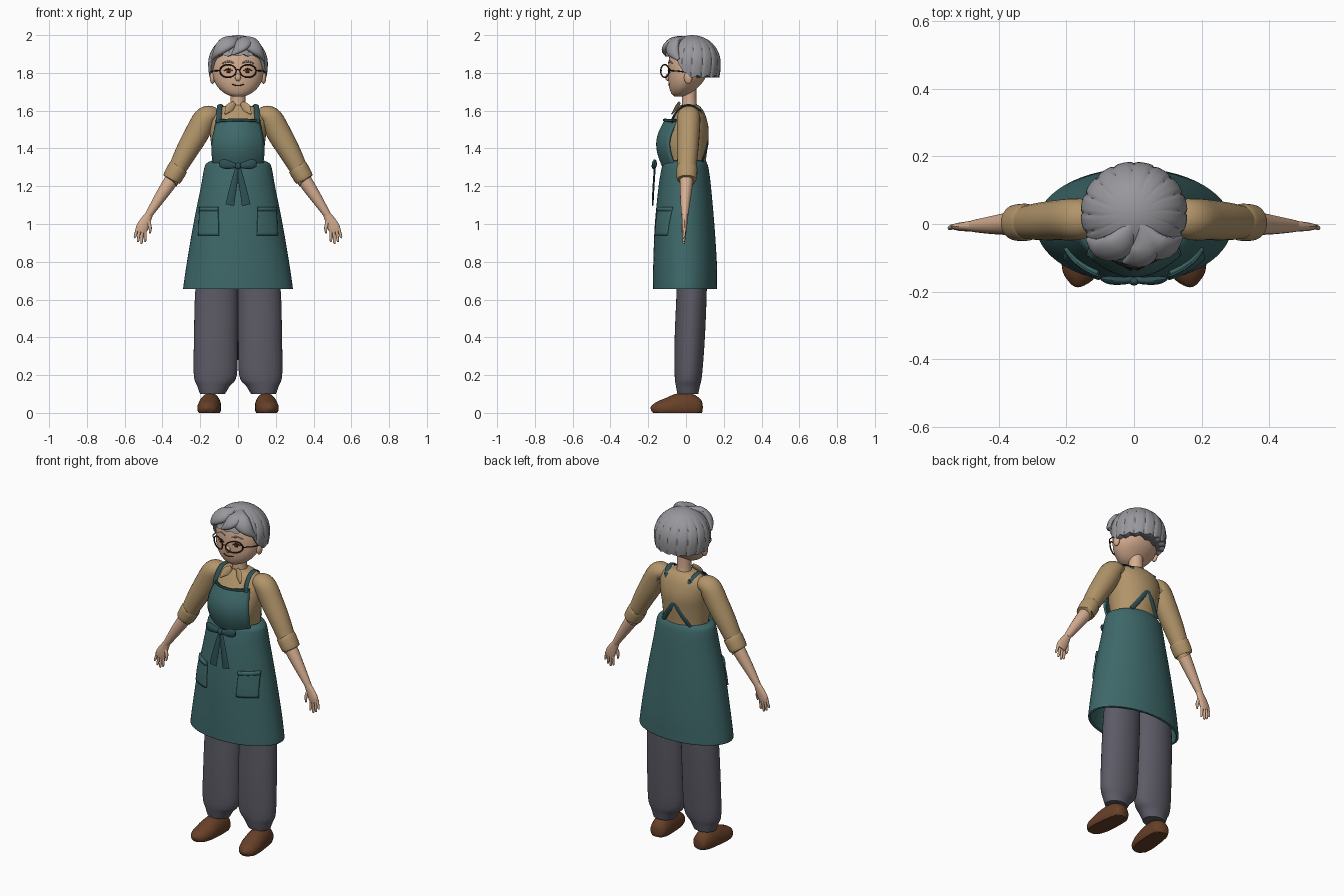
import bpy, bmesh, math
from mathutils import Vector


def material(name, r, g, b):
    m = bpy.data.materials.new(name)
    m.diffuse_color = [((c / 255 + 0.055) / 1.055) ** 2.4 for c in (r, g, b)] + [1]
    return m


SKIN = material("skin", 214, 174, 145)
HAIR = material("grey_hair", 152, 151, 156)
TAN = material("tan_shirt", 178, 149, 106)
TEAL = material("teal_apron", 62, 104, 105)
DEEP = material("deep_teal_trim", 46, 80, 84)
GREY = material("grey_trousers", 92, 91, 102)
SHOE = material("brown_shoe", 103, 64, 40)
DARK = material("dark_brown", 56, 34, 24)


def finish(bm, name, mat, closed=True, thick=0, angle=40):
    if closed:
        bmesh.ops.recalc_face_normals(bm, faces=bm.faces)
    me = bpy.data.meshes.new(name)
    bm.to_mesh(me)
    bm.free()
    me.materials.append(mat)
    ob = bpy.data.objects.new(name, me)
    bpy.context.collection.objects.link(ob)
    bpy.ops.object.select_all(action='DESELECT')
    ob.select_set(True)
    bpy.context.view_layer.objects.active = ob
    bpy.ops.object.shade_smooth_by_angle(angle=math.radians(angle))
    if thick:
        mod = ob.modifiers.new("thickness", 'SOLIDIFY')
        mod.thickness, mod.offset = thick, -1
    return ob


def densify(rows, k=4):
    # smooth interpolation between the given sections
    out = []
    for i in range(len(rows) - 1):
        p = [rows[max(0, min(len(rows) - 1, i + d))] for d in (-1, 0, 1, 2)]
        for s in range(k):
            t = s / k
            out.append([0.5 * (2 * b + (c - a) * t + (2 * a - 5 * b + 4 * c - d) * t * t
                               + (3 * b - a - 3 * c + d) * t ** 3) for a, b, c, d in zip(*p)])
    return out + [list(rows[-1])]


def skin_rings(name, rings, mat, caps=True, thick=0):
    bm = bmesh.new()
    vs = [[bm.verts.new(p) for p in ring] for ring in rings]
    n = len(vs[0])
    for lo, hi in zip(vs, vs[1:]):
        for j in range(n):
            bm.faces.new((lo[j], lo[(j + 1) % n], hi[(j + 1) % n], hi[j]))
    if caps:
        bm.faces.new(vs[0][::-1])
        bm.faces.new(vs[-1])
    return finish(bm, name, mat, caps, thick)


def loft(name, rows, mat, n=36, caps=True, thick=0, side=1):
    # horizontal sections: z, centre x, half width, front y, back y
    rings = []
    for z, cx, rx, f, b in densify(rows):
        rings.append([(side * cx + rx * math.cos(t), (f + b) / 2 + (b - f) / 2 * math.sin(t), z)
                      for t in (math.tau * j / n for j in range(n))])
    return skin_rings(name, rings, mat, caps, thick)


def tube(name, rows, mat, ref=(0, 1, 0), n=16, side=1, k=4, floor=False):
    # path sections: x, y, z, half width across ref, half width along ref
    rows, rings = densify(rows, k), []
    pts = [Vector((side * r[0], r[1], r[2])) for r in rows]
    for i, r in enumerate(rows):
        d = (pts[min(i + 1, len(pts) - 1)] - pts[max(i - 1, 0)]).normalized()
        b = Vector((side * ref[0], ref[1], ref[2]))
        b = (b - d * b.dot(d)).normalized()
        a = d.cross(b)
        ring = [pts[i] + a * r[3] * math.cos(t) + b * r[4] * math.sin(t)
                for t in (math.tau * j / n for j in range(n))]
        if floor:
            ring = [(p.x, p.y, max(p.z, 0)) for p in ring]
        rings.append(ring)
    return skin_rings(name, rings, mat)


def ball(name, c, s, mat):
    bm = bmesh.new()
    bmesh.ops.create_uvsphere(bm, u_segments=20, v_segments=12, radius=1)
    for v in bm.verts:
        v.co = Vector(c) + Vector([a * b for a, b in zip(v.co, s)])
    return finish(bm, name, mat)


def patch(name, fn, mat, thick, nu=16, nv=10):
    # curved cloth panel, fn(u, v) with u and v from 0 to 1
    bm = bmesh.new()
    g = [[bm.verts.new(fn(u / nu, v / nv)) for u in range(nu + 1)] for v in range(nv + 1)]
    for v in range(nv):
        for u in range(nu):
            bm.faces.new((g[v][u], g[v][u + 1], g[v + 1][u + 1], g[v + 1][u]))
    return finish(bm, name, mat, False, thick)


def front_y(rows, x, z):
    # y of the front of a loft
    for p, q in zip(rows, rows[1:]):
        if p[0] <= z <= q[0]:
            t = (z - p[0]) / (q[0] - p[0])
            _, _, rx, f, b = [i + (j - i) * t for i, j in zip(p, q)]
            return (f + b) / 2 - (b - f) / 2 * math.sqrt(max(0, 1 - (x / rx) ** 2))


# head, neck and torso
head = [(1.675, 0, .03, -.062, -.01), (1.69, 0, .068, -.077, .025), (1.72, 0, .103, -.088, .06),
        (1.76, 0, .127, -.094, .095), (1.81, 0, .137, -.095, .118), (1.86, 0, .137, -.092, .13),
        (1.91, 0, .12, -.08, .12), (1.95, 0, .08, -.04, .09), (1.965, 0, .02, 0, .05)]
loft("head", head, SKIN)
loft("neck", [(1.58, 0, .05, -.03, .07), (1.64, 0, .041, -.022, .056), (1.73, 0, .041, -.025, .055)], SKIN)
loft("shirt_body", [(1.25, 0, .13, -.09, .1), (1.33, 0, .132, -.105, .105), (1.42, 0, .142, -.13, .115),
                    (1.5, 0, .15, -.11, .12), (1.57, 0, .145, -.07, .105), (1.61, 0, .115, -.045, .085),
                    (1.63, 0, .05, -.03, .065)], TAN)

# apron skirt, bib and pockets
skirt = [(.655, 0, .29, -.175, .165), (.68, 0, .288, -.175, .165), (.8, 0, .27, -.173, .163),
         (1.0, 0, .236, -.165, .15), (1.2, 0, .196, -.145, .132), (1.29, 0, .18, -.13, .12),
         (1.32, 0, .168, -.122, .112), (1.335, 0, .14, -.108, .104)]
loft("apron_skirt", skirt, TEAL, n=56, caps=False, thick=.014)
bib = densify([(1.3, .13, -.125), (1.36, .139, -.148), (1.42, .14, -.158), (1.48, .132, -.148),
               (1.55, .115, -.113)], 3)


def bib_point(u, v):
    z, w, y = bib[round(v * 12)]
    s = u * 2 - 1
    return (s * w, y + .065 * s * s, z)


patch("apron_bib", bib_point, TEAL, .012, nv=12)
tube("bib_hem", [(-.116, -.052, 1.547, .008, .007), (-.06, -.1, 1.549, .008, .007), (0, -.116, 1.55, .008, .007),
                 (.06, -.1, 1.549, .008, .007), (.116, -.052, 1.547, .008, .007)], DEEP, n=8)

for s, tag in ((-1, "left"), (1, "right")):
    def pocket_point(u, v):
        x = s * .157 + (u - .5) * (.108 - .012 * v)
        z = .94 + .15 * v
        return (x, front_y(skirt, x, z) - .014, z)
    patch(tag + "_pocket", pocket_point, TEAL, .016)

    def hem_point(u, v):
        x = s * .157 + (u - .5) * .1
        z = 1.07 + .02 * v
        return (x, front_y(skirt, x, z) - .019, z)
    patch(tag + "_pocket_hem", hem_point, TEAL, .008, nv=2)

    # straps over the shoulder and crossing on the back
    tube(tag + "_strap", [(.103, -.075, 1.535, .005, .014), (.1, -.06, 1.58, .005, .014),
                          (.097, -.02, 1.622, .005, .014), (.092, .03, 1.628, .005, .014),
                          (.08, .075, 1.6, .005, .014)], DEEP, ref=(1, 0, 0), n=8, side=s)
    tube(tag + "_back_strap", [(.08, .075, 1.6, .014, .005), (.035, .108, 1.52, .014, .005),
                               (-.03, .113, 1.42, .014, .005), (-.09, .086, 1.33, .014, .005)],
         DEEP, n=8, side=s)
    tube(tag + "_collar", [(.02, -.035, 1.64, .012, .006), (.045, -.052, 1.615, .022, .006),
                           (.068, -.075, 1.582, .004, .004)], TAN, n=8, side=s)

    # bow at the waist
    tube(tag + "_bow_loop", [(.0, -.165, 1.308, .01, .008), (.04, -.168, 1.312, .02, .012),
                             (.075, -.166, 1.318, .025, .012), (.097, -.162, 1.318, .016, .005)], DEEP, side=s)
    tube(tag + "_bow_tail", [(.004, -.165, 1.3, .01, .005), (.018, -.17, 1.23, .016, .005),
                             (.032, -.174, 1.16, .02, .005), (.043, -.176, 1.1, .023, .004)], DEEP, n=8, side=s)

    # sleeves and arms
    tube(tag + "_sleeve", [(.115, .02, 1.56, .035, .04), (.14, .017, 1.572, .052, .056),
                           (.175, .014, 1.556, .062, .062), (.22, .012, 1.475, .064, .06),
                           (.275, .008, 1.38, .057, .056), (.328, .004, 1.28, .046, .048)], TAN, n=24, side=s)
    tube(tag + "_cuff", [(.314, .005, 1.302, .045, .046), (.318, .005, 1.296, .053, .055),
                         (.35, .004, 1.24, .05, .053), (.352, .004, 1.236, .04, .042)], TAN, n=24, side=s)
    tube(tag + "_forearm", [(.325, .004, 1.275, .036, .036), (.36, .002, 1.22, .037, .035),
                            (.42, -.003, 1.13, .029, .027), (.475, -.006, 1.045, .019, .018)], SKIN, side=s)
    tube(tag + "_palm", [(.468, -.006, 1.055, .019, .017), (.49, -.007, 1.015, .028, .015),
                         (.508, -.008, .98, .032, .013), (.516, -.008, .957, .027, .01)], SKIN, side=s)
    for i, (kx, kz, tx, tz) in enumerate(((.492, .965, .492, .905), (.507, .965, .511, .895),
                                          (.522, .97, .529, .905), (.534, .978, .546, .925))):
        tube(f"{tag}_finger_{i + 1}", [(kx, -.008, kz, .008, .008), ((kx + tx) / 2, -.009, (kz + tz) / 2, .0075, .0075),
                                       (tx, -.012, tz + .006, .0065, .0065), (tx, -.012, tz, .003, .003)],
             SKIN, n=10, side=s, k=2)
    tube(tag + "_thumb", [(.475, -.01, 1.015, .01, .01), (.465, -.016, .98, .009, .009),
                          (.467, -.018, .95, .004, .004)], SKIN, n=10, side=s)

    # trousers and shoes
    loft(tag + "_trouser_leg", [(.1, .135, .066, -.045, .065), (.14, .13, .085, -.053, .073),
                                (.2, .12, .114, -.06, .085), (.4, .117, .116, -.06, .1),
                                (.65, .113, .113, -.05, .11), (.85, .1, .1, -.05, .11)], GREY, side=s)
    tube(tag + "_shoe", [(.138, .086, .03, .02, .025), (.14, .07, .03, .045, .05), (.145, .02, .03, .056, .075),
                         (.15, -.04, .03, .06, .073), (.156, -.1, .024, .06, .056), (.163, -.15, .02, .048, .04),
                         (.167, -.175, .018, .026, .024), (.168, -.184, .015, .008, .008)],
         SHOE, ref=(0, 0, 1), n=24, side=s, floor=True)

    # ears, eyes, brows and spectacles
    ball(tag + "_ear", (s * .135, .012, 1.775), (.014, .022, .034), SKIN)
    ex = .05
    ball(tag + "_eye", (s * ex, front_y(head, ex, 1.808) - .001, 1.808), (.011, .005, .01), DARK)

    def on_face(x, z, w):
        return (x, front_y(head, x, z) - .002, z, w, .003)
    tube(tag + "_eyelid", [on_face(.028, 1.81, .002), on_face(.05, 1.822, .003), on_face(.075, 1.811, .002)],
         DARK, n=8, side=s)
    tube(tag + "_brow", [on_face(.022, 1.852, .003), on_face(.05, 1.861, .005), on_face(.085, 1.85, .002)],
         HAIR, n=8, side=s)
    rim = [(s * (.053 + .043 * math.cos(t)), -.112 + .022 * math.cos(t), 1.81 + .034 * math.sin(t), .0038, .0038)
           for t in (math.tau * j / 24 for j in range(25))]
    tube(tag + "_lens_rim", rim, DARK, n=8, k=1)
    tube(tag + "_temple", [(.096, -.09, 1.812, .003, .003), (.132, -.05, 1.81, .003, .003),
                           (.143, .01, 1.802, .003, .003)], DARK, ref=(0, 0, 1), n=8, side=s)

ball("bow_knot", (0, -.17, 1.308), (.016, .012, .018), DEEP)
tube("spectacle_bridge", [(-.012, -.13, 1.813, .003, .003), (0, -.132, 1.818, .003, .003),
                          (.012, -.13, 1.813, .003, .003)], DARK, ref=(0, 0, 1), n=8)
ball("nose", (0, -.095, 1.776), (.015, .014, .02), SKIN)
tube("mouth", [(x, front_y(head, x, z) - .001, z, .003, .003)
               for x, z in ((-.032, 1.741), (-.016, 1.735), (0, 1.733), (.016, 1.735), (.032, 1.741))], DARK, n=8)

# hair cap with combed locks and a scalloped lower edge
SEG, STEPS = 144, 16
rings = []
for i in range(STEPS + 2):
    ring = []
    for j in range(SEG):
        t = math.tau * j / SEG
        a = abs(math.degrees(t if t < math.pi else t - math.tau))
        e = max(0, min(1, (a - 42) / 45))
        low = 1.9 - .112 * e * e * (3 - 2 * e) - .012 * abs(math.cos(8 * t))
        phi = math.acos((low - 1.85) / .15) * max(.015, min(i, STEPS) / STEPS)
        r = math.sin(phi) if phi < math.pi / 2 else .6 + .4 * math.sin(phi)
        groove = (1 - abs(math.sin(8 * t + .8 * phi - 1.2))) ** 4
        r *= 1 - .05 * groove * min(1, phi) + .01
        if i > STEPS:
            r *= .8
        ring.append((.157 * r * math.sin(t), .033 - .15 * r * math.cos(t), 1.85 + .15 * math.cos(phi)))
    rings.append(ring)
skin_rings("hair_cap", rings, HAIR)

# swept fringe locks
UP = (0, -.6, .8)
for i, lock in enumerate((
        [(0, .01, 1.985, .01, .01), (-.045, -.06, 1.965, .045, .024), (-.1, -.075, 1.925, .038, .022),
         (-.135, -.045, 1.875, .008, .008)],
        [(.01, .01, 1.985, .01, .01), (.055, -.06, 1.962, .045, .024), (.105, -.07, 1.92, .038, .022),
         (.138, -.04, 1.87, .008, .008)],
        [(.02, 0, 1.985, .01, .01), (.035, -.065, 1.968, .04, .022), (.012, -.102, 1.937, .036, .02),
         (-.03, -.112, 1.897, .006, .006)])):
    tube(f"fringe_lock_{i + 1}", lock, HAIR, ref=UP)
